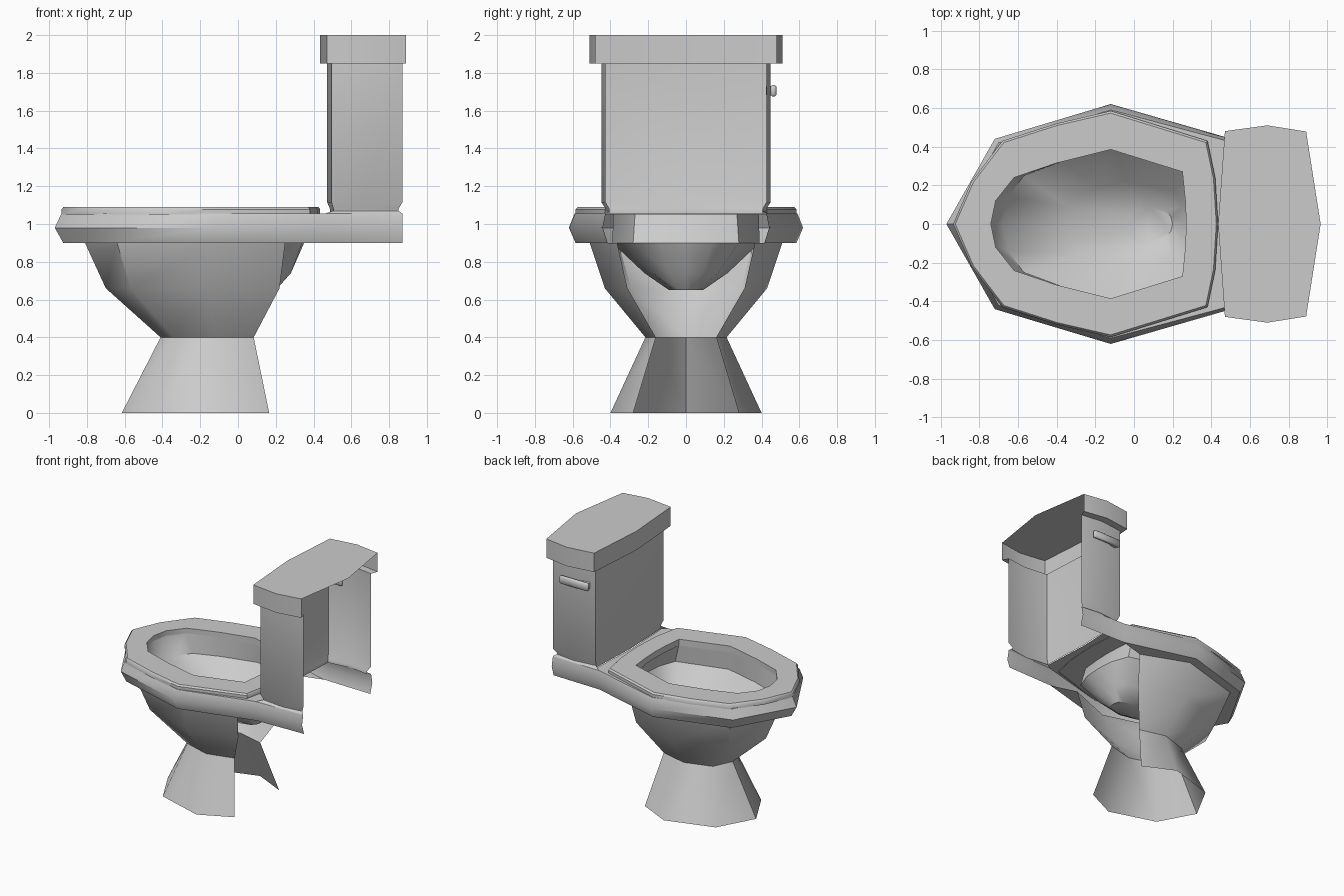
import bpy, bmesh
from math import radians
from mathutils import Matrix

if "Cube" in bpy.data.objects:
    bpy.data.objects.remove(bpy.data.objects["Cube"])


def finish(name, verts, faces):
    me = bpy.data.meshes.new(name)
    me.from_pydata(verts, [], faces)
    me.shade_smooth()
    me.set_sharp_from_angle(angle=radians(42))
    ob = bpy.data.objects.new(name, me)
    bpy.context.collection.objects.link(ob)
    return ob


def loft(name, rings, closed=False, cap=False, tip=None):
    """Skin half outlines [(z, [(x, y), ...]), ...], mirrored across y = 0."""
    verts = []
    for z, half in rings:
        full = [(x, -y) for x, y in reversed(half) if y > 0] + list(half)
        verts += [(x, y, z) for x, y in full]
        n = len(full)
    # closed outlines keep both centre points, one at each end
    faces = []
    for r in range(len(rings) - 1):
        a, b = r * n, (r + 1) * n
        for i in range(n if closed else n - 1):
            j = (i + 1) % n
            faces.append((b + i, b + j, a + j, a + i))
    if cap:
        last = list(range((len(rings) - 1) * n, len(rings) * n))
        if tip:
            last.append(len(verts))
            verts.append(tip)
        faces.append(last[::-1])
    return finish(name, verts, faces)


def scaled(half, cx, sx, sy):
    return [(cx + (x - cx) * sx, y * sy) for x, y in half]


# Pedestal, open at the back and underneath
ped_top = [(-.81, 0), (-.64, .36), (-.12, .51), (.25, .365)]
loft("pedestal", [
    (0, [(-.615, 0), (-.46, .285), (-.085, .40), (.165, .28)]),
    (.4, [(-.41, 0), (-.34, .15), (-.13, .215), (.083, .16)]),
    (.66, [(-.70, 0), (-.57, .29), (-.16, .43), (.22, .31)]),
    (.9, ped_top)])

# Rim running back into the deck sides
rim_low = [(-.925, 0), (-.69, .415), (-.12, .585), (.46, .425), (.87, .415)]
rim_mid = [(-.97, 0), (-.72, .44), (-.12, .62), (.47, .45), (.87, .44)]
rim_top = [(-.935, 0), (-.70, .42), (-.12, .59), (.46, .435), (.87, .425)]
loft("rim_underside", [(.9, ped_top), (.9, rim_low[:4])])
loft("rim_and_deck", [(.9, rim_low), (.98, rim_mid), (1.055, rim_top)])

# Seat outlines, nose to back
seat_out = [(-.935, 0), (-.84, .22), (-.68, .43), (-.40, .52), (-.12, .585),
            (.38, .43), (.42, .24), (.435, 0)]
seat_in = [(-.74, 0), (-.715, .12), (-.62, .24), (-.40, .315), (-.12, .385),
           (.25, .27), (.265, .12), (.27, 0)]
loft("seat", [(1.05, seat_out), (1.078, seat_out),
              (1.09, scaled(seat_out, -.2, .985, .98)),
              (1.09, seat_in), (1.04, seat_in)], closed=True)

# Top of the rim, reaching the foot of the tank
rim_shelf = [(-.935, 0), (-.82, .21), (-.70, .42), (-.41, .505), (-.12, .59),
             (.46, .435), (.50, .405), (.48, 0)]
loft("rim_top", [(1.055, rim_shelf), (1.055, seat_in)], closed=True)

# Basin
loft("basin", [
    (1.05, seat_in),
    (.90, [(-.68, 0), (-.65, .14), (-.57, .25), (-.38, .32), (-.10, .39),
           (.29, .28), (.34, .14), (.35, 0)]),
    (.74, [(-.36, 0), (-.34, .09), (-.28, .15), (-.18, .19), (-.04, .22),
           (.20, .17), (.26, .09), (.28, 0)]),
    (.65, [(-.02, 0), (-.01, .04), (.01, .07), (.04, .085), (.08, .09),
           (.16, .07), (.19, .04), (.20, 0)])], closed=True, cap=True)

# Shoulders joining the deck sides to the tank
neck = [(.487, 0), (.505, .405), (.69, .425), (.85, .405)]
shoulder = [(.46, .435, 1.055), (.69, .43, 1.055), (.87, .425, 1.055),
            (.505, .405, 1.07), (.69, .425, 1.07), (.85, .405, 1.07)]
quads = [(0, 3, 4, 1), (1, 4, 5, 2)]
finish("deck_shoulders",
       shoulder + [(x, -y, z) for x, y, z in shoulder],
       [q[::-1] for q in quads] + [tuple(i + 6 for i in q) for q in quads])

# Tank shell, open at the back
tank = [(.472, 0), (.495, .425), (.69, .448), (.87, .425)]
loft("tank", [(1.055, neck), (1.08, neck), (1.115, tank), (1.85, tank)])

# Tank lid with a top that overhangs at the back
lid = [(.435, 0), (.47, .48), (.69, .51), (.89, .478)]
loft("tank_lid", [(1.85, tank), (1.85, lid), (2.0, lid)],
     cap=True, tip=(.965, 0, 2.0))


# Flush lever on the +y side of the tank
def block(name, size, loc, bevel):
    bm = bmesh.new()
    bmesh.ops.create_cube(bm, size=1, matrix=Matrix.LocRotScale(loc, None, size))
    bmesh.ops.bevel(bm, geom=bm.edges[:], offset=bevel, segments=1,
                    affect='EDGES', profile=.5)
    me = bpy.data.meshes.new(name)
    bm.to_mesh(me)
    bm.free()
    me.shade_smooth()
    me.set_sharp_from_angle(angle=radians(50))
    bpy.context.collection.objects.link(bpy.data.objects.new(name, me))


block("flush_lever", (.25, .03, .06), (.655, .463, 1.705), .008)
block("lever_stem", (.07, .03, .05), (.575, .438, 1.705), .005)
